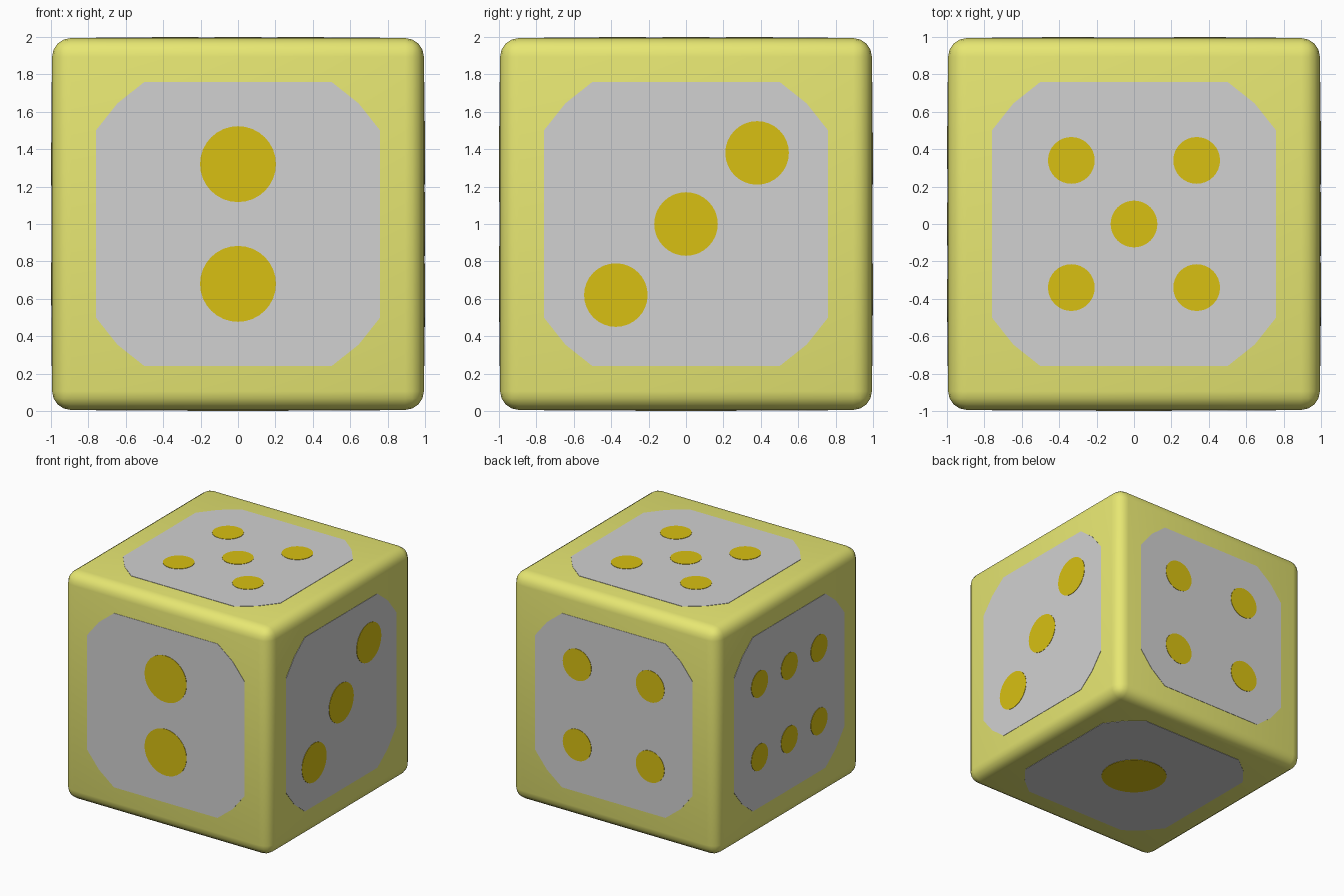
import bpy, bmesh, math
from mathutils import Vector

if "Cube" in bpy.data.objects:
    bpy.data.objects.remove(bpy.data.objects["Cube"])

HALF = 0.994      # body half size; panels and pips rise to exactly 1.0
STEP = 0.003


def material(name, rgb):
    m = bpy.data.materials.new(name)
    m.diffuse_color = (*rgb, 1)
    m.use_nodes = True
    m.node_tree.nodes["Principled BSDF"].inputs["Base Color"].default_value = m.diffuse_color
    return m


yellow = material("pale_yellow", (0.85, 0.85, 0.18))
grey = material("light_grey", (0.64, 0.64, 0.64))
gold = material("dark_gold", (0.69, 0.53, 0.006))

# Rounded body
bpy.ops.mesh.primitive_cube_add(size=2 * HALF, location=(0, 0, 1))
body = bpy.context.object
body.name = "rounded_body"
body.data.materials.append(yellow)
bev = body.modifiers.new("rounding", 'BEVEL')
bev.width = 0.1
bev.segments = 4
bpy.ops.object.modifier_apply(modifier=bev.name)
bpy.ops.object.shade_smooth_by_angle(angle=math.radians(40))


def plates(name, outlines, u, n, low, high, mat):
    """Thin plates on the side with normal n; u is that side's right direction."""
    n, u = Vector(n), Vector(u)
    v = n.cross(u)
    bm = bmesh.new()
    for outline in outlines:
        top = [bm.verts.new(u * a + v * b + n * high) for a, b in outline]
        base = [bm.verts.new(u * a + v * b + n * low) for a, b in outline]
        bm.faces.new(top)
        for i in range(len(top)):
            j = (i + 1) % len(top)
            bm.faces.new((base[i], base[j], top[j], top[i]))
    me = bpy.data.meshes.new(name)
    bm.to_mesh(me)
    bm.free()
    me.materials.append(mat)
    ob = bpy.data.objects.new(name, me)
    ob.location = (0, 0, 1)
    bpy.context.collection.objects.link(ob)


def circle(a, b, r, sides=32):
    return [(a + r * math.cos(2 * math.pi * i / sides),
             b + r * math.sin(2 * math.pi * i / sides)) for i in range(sides)]


# Panel outline: square with slightly bowed cut corners
quarter = [(0.76, 0.5), (0.645, 0.645), (0.5, 0.76)]
panel = []
for k in range(4):
    for a, b in quarter:
        for _ in range(k):
            a, b = -b, a
        panel.append((a, b))


def corners(a, b):
    return [(s * a, t * b) for s in (-1, 1) for t in (-1, 1)]


# side: right direction, normal, pip radius, pip centres
sides = {
    "front": ((1, 0, 0), (0, -1, 0), 0.203, [(0, 0.32), (0, -0.32)]),
    "right": ((0, 1, 0), (1, 0, 0), 0.17, [(0.38, 0.38), (0, 0), (-0.375, -0.38)]),
    "top": ((1, 0, 0), (0, 0, 1), 0.125, corners(0.335, 0.34) + [(0, 0)]),
    "back": ((-1, 0, 0), (0, 1, 0), 0.138, corners(0.353, 0.35)),
    "left": ((0, -1, 0), (-1, 0, 0), 0.115,
             corners(0.41, 0.32) + [(0, 0.32), (0, -0.32)]),
    "bottom": ((1, 0, 0), (0, 0, -1), 0.27, [(0, 0)]),
}

# Panels and pips on every side
for name, (u, n, r, spots) in sides.items():
    plates(name + "_panel", [panel], u, n, HALF, HALF + STEP, grey)
    plates(name + "_pips", [circle(a, b, r) for a, b in spots], u, n,
           HALF + STEP, HALF + 2 * STEP, gold)
